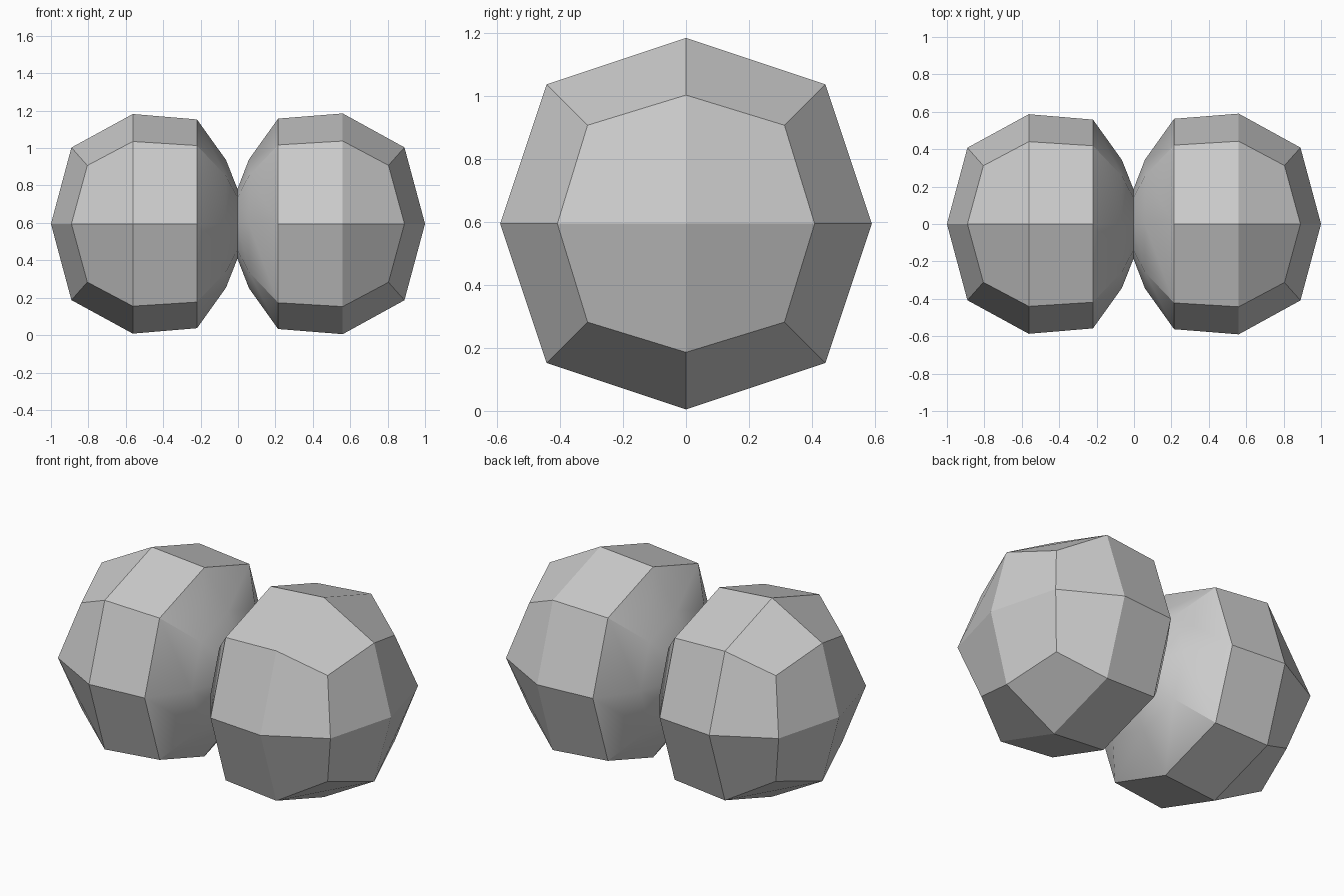
import bpy, bmesh, math

if "Cube" in bpy.data.objects:
    bpy.data.objects.remove(bpy.data.objects["Cube"])

# One plain grey for the whole body
grey = bpy.data.materials.new("plain grey")
grey.diffuse_color = (0.6, 0.6, 0.6, 1)
grey.use_nodes = True
grey.node_tree.nodes["Principled BSDF"].inputs["Base Color"].default_value = grey.diffuse_color

CENTRE_Z = 0.595
# Square cage sections along x: (x, half width)
SECTIONS = [(-1.0, 0.522), (-0.125, 0.652), (-0.003, 0.03),
            (0.12, 0.658), (1.0, 0.522)]

# Double-lobed cage, pinched at the waist
bm = bmesh.new()
rings = []
for x, w in SECTIONS:
    rings.append([bm.verts.new((x, sy * w, sz * w))
                  for sy, sz in ((-1, -1), (1, -1), (1, 1), (-1, 1))])
for a, b in zip(rings, rings[1:]):
    for i in range(4):
        j = (i + 1) % 4
        bm.faces.new((a[i], a[j], b[j], b[i]))
bm.faces.new(rings[0])
bm.faces.new(rings[-1])
bmesh.ops.recalc_face_normals(bm, faces=bm.faces)

mesh = bpy.data.meshes.new("double_lobe_body")
bm.to_mesh(mesh)
bm.free()
mesh.materials.append(grey)
body = bpy.data.objects.new("double_lobe_body", mesh)
body.location.z = CENTRE_Z
bpy.context.collection.objects.link(body)
bpy.context.view_layer.objects.active = body
body.select_set(True)

# One round of subdivision turns each box into a faceted ball
sub = body.modifiers.new("rounding", 'SUBSURF')
sub.levels = sub.render_levels = 1
sub.use_limit_surface = False
bpy.ops.object.modifier_apply(modifier=sub.name)

# Smooth the end caps, keep the ring facets crisp
bpy.ops.object.shade_smooth_by_angle(angle=math.radians(30))
